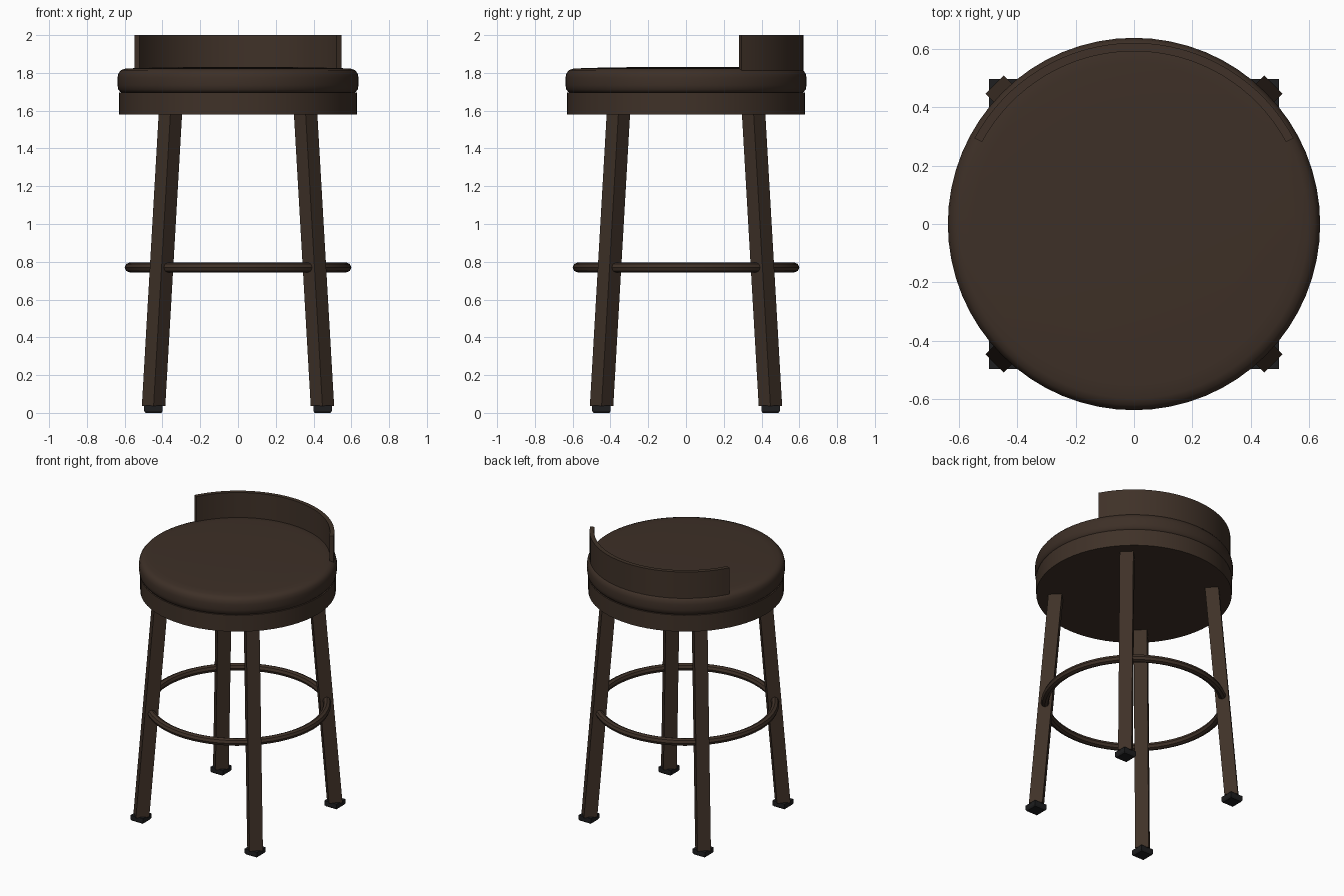
import bpy, bmesh, math
from mathutils import Vector

if "Cube" in bpy.data.objects:
    bpy.data.objects.remove(bpy.data.objects["Cube"])


def material(name, rgb):
    m = bpy.data.materials.new(name)
    m.diffuse_color = (*rgb, 1)
    m.use_nodes = True
    m.node_tree.nodes["Principled BSDF"].inputs["Base Color"].default_value = m.diffuse_color
    return m


WOOD = material("dark brown frame", (0.050, 0.031, 0.021))
PAD = material("dark brown leather", (0.047, 0.029, 0.020))
RUBBER = material("black rubber", (0.013, 0.013, 0.014))


def finish(name, bm, mat, smooth=True):
    bmesh.ops.recalc_face_normals(bm, faces=bm.faces)
    me = bpy.data.meshes.new(name)
    bm.to_mesh(me)
    bm.free()
    me.materials.append(mat)
    ob = bpy.data.objects.new(name, me)
    bpy.context.collection.objects.link(ob)
    if smooth:
        bpy.ops.object.select_all(action='DESELECT')
        ob.select_set(True)
        bpy.context.view_layer.objects.active = ob
        bpy.ops.object.shade_smooth_by_angle(angle=math.radians(35))
    return ob


def sweep(name, profile, mat, start=0, end=360, steps=64, closed_profile=False):
    """Turn an (r, z) profile around the z axis, fully or over an arc."""
    bm = bmesh.new()
    full = end - start == 360
    rings = []
    for i in range(steps if full else steps + 1):
        a = math.radians(start + (end - start) * i / steps)
        rings.append([bm.verts.new((r * math.cos(a), r * math.sin(a), z)) for r, z in profile])
    n = len(profile)
    for i in range(steps):
        p, q = rings[i], rings[(i + 1) % len(rings)]
        for j in range(n if closed_profile else n - 1):
            k = (j + 1) % n
            bm.faces.new((p[j], q[j], q[k], p[k]))
    if not full:
        bm.faces.new(rings[0])
        bm.faces.new(rings[-1])
    elif not closed_profile:
        bm.faces.new([r[0] for r in rings])
        bm.faces.new([r[-1] for r in rings])
    return finish(name, bm, mat)


def prism(name, rings, mat):
    """Skin a stack of four-cornered rings: (centre, half diagonal, turn in degrees)."""
    bm = bmesh.new()
    loops = []
    for c, rad, turn in rings:
        loops.append([bm.verts.new(Vector(c) + Vector((rad * math.cos(math.radians(turn + 90 * i)),
                                                       rad * math.sin(math.radians(turn + 90 * i)), 0)))
                      for i in range(4)])
    for a, b in zip(loops, loops[1:]):
        for i in range(4):
            bm.faces.new((a[i], a[(i + 1) % 4], b[(i + 1) % 4], b[i]))
    bm.faces.new(loops[0])
    bm.faces.new(loops[-1])
    return finish(name, bm, mat, smooth=False)


# seat base disc
sweep("seat_base", [(0.63, 1.58), (0.63, 1.697)], WOOD)

# padded cushion with rounded rim and slight dome
sweep("cushion", [(0.60, 1.69), (0.622, 1.698), (0.634, 1.712), (0.638, 1.735), (0.638, 1.775),
                  (0.633, 1.798), (0.620, 1.814), (0.598, 1.822), (0.55, 1.825),
                  (0.40, 1.829), (0.20, 1.831), (0.02, 1.832)], PAD)

# low curved backrest
sweep("backrest", [(0.592, 1.80), (0.621, 1.80), (0.621, 2.0), (0.592, 2.0)], WOOD,
      start=28.3, end=151.7, steps=32, closed_profile=True)

# round foot rail
sweep("foot_rail", [(0.574 + 0.026 * math.cos(math.radians(45 * i)),
                     0.77 + 0.026 * math.sin(math.radians(45 * i))) for i in range(8)],
      WOOD, closed_profile=True)

# splayed legs with rubber feet
for sx, sy, side in ((-1, -1, "front_left"), (1, -1, "front_right"),
                     (-1, 1, "back_left"), (1, 1, "back_right")):
    prism(side + "_leg", [((0.447 * sx, 0.447 * sy, 0.036), 0.062, 0),
                          ((0.357 * sx, 0.357 * sy, 1.60), 0.062, 0)], WOOD)
    c = 0.448
    prism(side + "_foot", [((c * sx, c * sy, 0), 0.060, 45), ((c * sx, c * sy, 0.010), 0.069, 45),
                           ((c * sx, c * sy, 0.040), 0.069, 45)], RUBBER)
